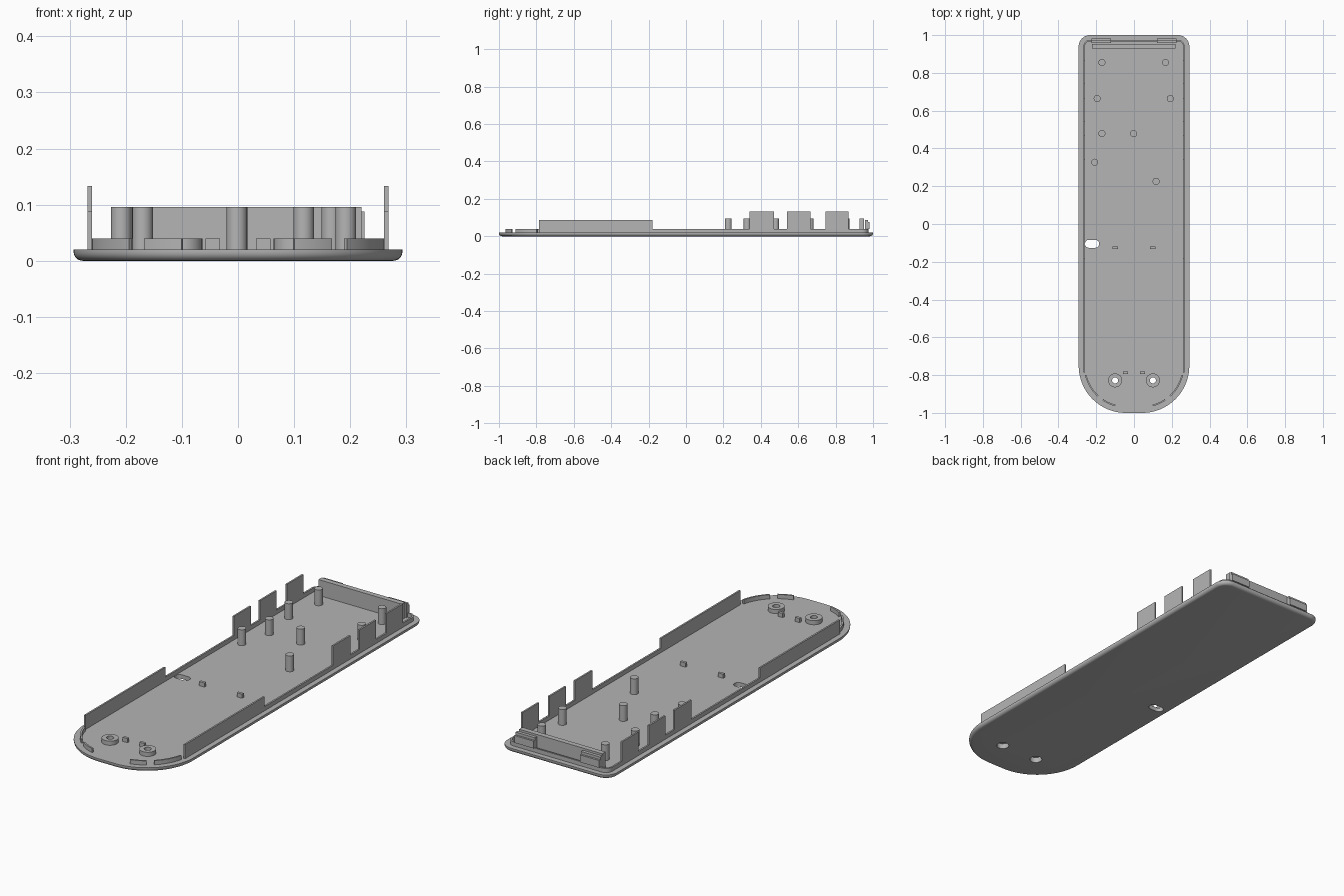
import bpy, bmesh
from math import sin, cos, radians, pi

cube = bpy.data.objects.get("Cube")
if cube:
    bpy.data.objects.remove(cube, do_unlink=True)

grey = bpy.data.materials.new("plain grey plastic")
grey.use_nodes = True
COLOUR = (0.46, 0.46, 0.46, 1)
grey.diffuse_color = COLOUR
grey.node_tree.nodes["Principled BSDF"].inputs["Base Color"].default_value = COLOUR

FLOOR = 0.02
BACK = (0.233, 0.94)      # centre of the small back corner
FRONT = (0.043, -0.75)    # centre of the large front corner


def arc(centre, r, a0, a1, n=12):
    angles = [radians(a0 + (a1 - a0) * i / n) for i in range(n + 1)]
    return [(centre[0] + r * cos(a), centre[1] + r * sin(a)) for a in angles]


def flip(points):
    return [(-x, y) for x, y in reversed(points)]


def loft(name, layers):
    """Closed solid through stacked outlines, given as (points, z)."""
    bm = bmesh.new()
    rings = [[bm.verts.new((x, y, z)) for x, y in pts] for pts, z in layers]
    for low, high in zip(rings, rings[1:]):
        for i in range(len(low)):
            j = (i + 1) % len(low)
            bm.faces.new((low[i], low[j], high[j], high[i]))
    bm.faces.new(rings[0][::-1])
    bm.faces.new(rings[-1])
    bmesh.ops.recalc_face_normals(bm, faces=bm.faces)
    mesh = bpy.data.meshes.new(name)
    bm.to_mesh(mesh)
    bm.free()
    mesh.materials.append(grey)
    obj = bpy.data.objects.new(name, mesh)
    bpy.context.collection.objects.link(obj)
    return obj


def prism(name, pts, z0, z1):
    return loft(name, [(pts, z0), (pts, z1)])


def box(name, x0, x1, y0, y1, z0, z1):
    return prism(name, [(x0, y0), (x1, y0), (x1, y1), (x0, y1)], z0, z1)


def cylinder(name, centre, r, z0, z1):
    return prism(name, arc(centre, r, 0, 345, 23), z0, z1)


def smooth(obj):
    bpy.ops.object.select_all(action='DESELECT')
    obj.select_set(True)
    bpy.context.view_layer.objects.active = obj
    bpy.ops.object.shade_smooth_by_angle(angle=radians(32))


def cut(obj, cutters):
    bpy.context.view_layer.objects.active = obj
    for c in cutters:
        mod = obj.modifiers.new("cut", 'BOOLEAN')
        mod.operation = 'DIFFERENCE'
        mod.solver = 'EXACT'
        mod.object = c
        bpy.ops.object.modifier_apply(modifier=mod.name)


# Base plate with a rounded lower edge
def outline(inset):
    half = (arc(FRONT, 0.25 - inset, -90, 0, 20)
            + arc(BACK, 0.06 - inset, 0, 90, 10))
    return half + flip(half)


FILLET = 0.016
layers = []
for i in range(7):
    a = i / 6 * pi / 2
    layers.append((outline(FILLET * (1 - sin(a))), FILLET * (1 - cos(a))))
layers.append((outline(0), FLOOR))
plate = loft("base_plate", layers)

# Screw bosses, their counterbored holes and the oval slot
cutters = []
bosses = []
for side, label in ((1, "left"), (-1, "right")):
    c = (side * 0.1, -0.828)
    bosses.append(cylinder(label + "_screw_boss", c, 0.037, FLOOR - 0.002, 0.04))
    cutters.append(cylinder("screw_cutter", c, 0.016, -0.1, 0.1))
    cutters.append(cylinder("counterbore_cutter", c, 0.028, -0.1, 0.026))
slot = (arc((-0.205, -0.105), 0.021, -90, 90)
        + arc((-0.239, -0.105), 0.021, 90, 270))
cutters.append(prism("slot_cutter", slot, -0.1, 0.1))
cut(plate, cutters)
for i, boss in enumerate(bosses):
    cut(boss, cutters[2 * i:2 * i + 2])
    smooth(boss)
for c in cutters:
    bpy.data.objects.remove(c, do_unlink=True)
smooth(plate)

# Low rim around the sides and back
def rim_line(r):
    half = [(BACK[0] + r, -0.18)] + arc(BACK, r, 0, 90, 8)
    return half + flip(half)


smooth(prism("low_rim", rim_line(0.035) + rim_line(0.027)[::-1], FLOOR - 0.002, 0.04))

for side, label in ((1, "left"), (-1, "right")):
    xs = sorted((side * 0.26, side * 0.268))
    # Long front side wall and the three tall back tabs
    box(label + "_long_wall", *xs, -0.785, -0.18, FLOOR - 0.002, 0.088)
    for y0, y1 in ((0.34, 0.47), (0.54, 0.665), (0.745, 0.868)):
        box(label + "_tall_tab", *xs, y0, y1, FLOOR - 0.002, 0.133)
    # Curved rim pieces at the rounded front
    for a0, a1 in ((-47, -13), (-75, -56)):
        pts = arc(FRONT, 0.222, a0, a1) + arc(FRONT, 0.214, a1, a0)
        if side < 0:
            pts = flip(pts)
        smooth(prism(label + "_front_rim_piece", pts, FLOOR - 0.002, 0.04))
    # Locating studs
    x = side * 0.045
    box(label + "_front_stud", x - 0.013, x + 0.013, -0.793, -0.78, FLOOR - 0.002, 0.04)
    x = side * 0.1
    box(label + "_middle_stud", x - 0.014, x + 0.014, -0.132, -0.119, FLOOR - 0.002, 0.04)
    # Back snap clip with its hook
    xs = sorted((side * 0.123, side * 0.225))
    box(label + "_clip", *xs, 0.957, 0.972, FLOOR - 0.002, 0.088)
    box(label + "_clip_hook", *xs, 0.971, 0.981, 0.04, 0.075)

# Cross rib in front of the clips
box("back_cross_rib", -0.222, 0.22, 0.928, 0.953, FLOOR - 0.002, 0.096)

# Support posts
for p in ((-0.17, 0.855), (0.167, 0.855), (-0.195, 0.664), (0.192, 0.664),
          (-0.17, 0.479), (-0.002, 0.479), (-0.208, 0.327), (0.117, 0.226)):
    smooth(cylinder("support_post", p, 0.0185, FLOOR - 0.002, 0.096))
